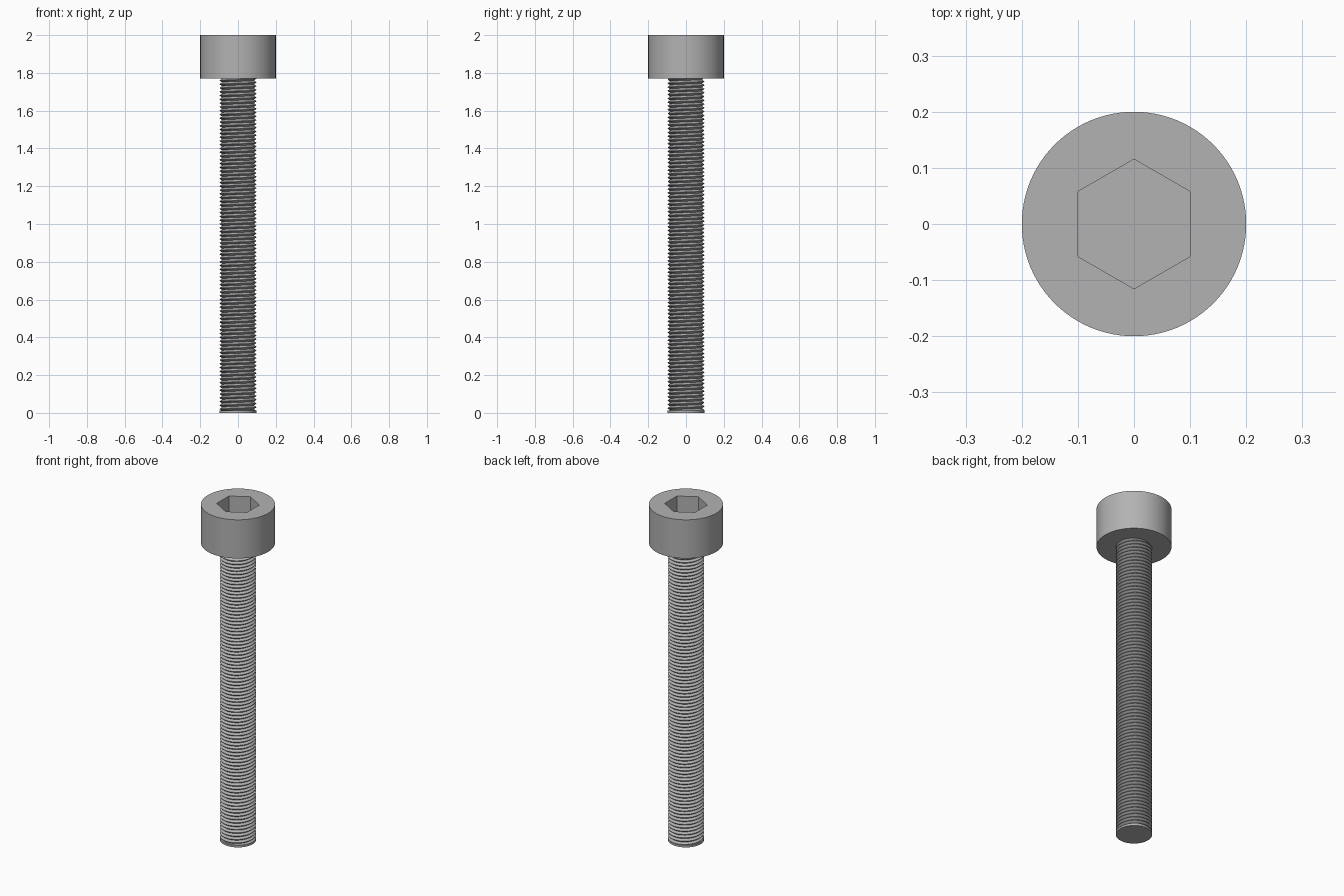
import bpy, bmesh, math
from mathutils import Vector

if "Cube" in bpy.data.objects:
    bpy.data.objects.remove(bpy.data.objects["Cube"])

SIDES = 96
HEAD_R, HEAD_BASE, TOP = 0.2, 1.77, 2.0
FLAT, SOCKET_FLOOR = 0.1, 1.87
PITCH, CREST, ROOT = 0.02, 0.097, 0.085

steel = bpy.data.materials.new("grey steel")
steel.use_nodes = True
steel.diffuse_color = (0.45, 0.45, 0.45, 1)
steel.node_tree.nodes["Principled BSDF"].inputs["Base Color"].default_value = (0.45, 0.45, 0.45, 1)


def finish(name, bm):
    bmesh.ops.recalc_face_normals(bm, faces=bm.faces)
    mesh = bpy.data.meshes.new(name)
    bm.to_mesh(mesh)
    bm.free()
    mesh.materials.append(steel)
    obj = bpy.data.objects.new(name, mesh)
    bpy.context.collection.objects.link(obj)
    bpy.ops.object.select_all(action="DESELECT")
    obj.select_set(True)
    bpy.context.view_layer.objects.active = obj
    bpy.ops.object.shade_smooth_by_angle(angle=math.radians(30))
    return obj


def round_r(radius):
    return lambda a: radius


def hex_r(a):
    # Distance to a hexagon whose corners point along y
    return FLAT / math.cos((a + math.pi / 6) % (math.pi / 3) - math.pi / 6)


def stacked_rings(name, rings):
    # Closed skin through rings given as (radius function, height)
    bm = bmesh.new()
    loops = []
    for radius, z in rings:
        angles = [math.tau * i / SIDES for i in range(SIDES)]
        loops.append([bm.verts.new((radius(a) * math.cos(a), radius(a) * math.sin(a), z))
                      for a in angles])
    for low, high in zip(loops, loops[1:]):
        for i in range(SIDES):
            j = (i + 1) % SIDES
            bm.faces.new((low[i], low[j], high[j], high[i]))
    bm.faces.new(loops[0][::-1])
    bm.faces.new(loops[-1])
    return finish(name, bm)


# Cylindrical head with hexagonal socket
stacked_rings("socket_head", [
    (round_r(HEAD_R), HEAD_BASE), (round_r(HEAD_R), TOP),
    (hex_r, TOP), (hex_r, SOCKET_FLOOR)])

# Right-handed thread: one tooth swept along a helix, trimmed at both ends
bm = bmesh.new()
tooth = [(ROOT, 0), (CREST, 0.45), (CREST, 0.55), (ROOT, 1)]
verts = [bm.verts.new((r, 0, -2 * PITCH + t * PITCH)) for r, t in tooth]
edges = [bm.edges.new(pair) for pair in zip(verts, verts[1:])]
steps, turns = 48, math.ceil(HEAD_BASE / PITCH) + 4
bmesh.ops.spin(bm, geom=verts + edges, cent=(0, 0, 0), axis=(0, 0, 1),
               dvec=(0, 0, PITCH / steps), angle=math.tau * turns,
               steps=steps * turns)
bmesh.ops.remove_doubles(bm, verts=bm.verts, dist=0.0002)
for z, direction in ((0.005, -1), (HEAD_BASE + 0.01, 1)):
    bmesh.ops.bisect_plane(bm, geom=bm.verts[:] + bm.edges[:] + bm.faces[:],
                           plane_co=(0, 0, z), plane_no=Vector((0, 0, direction)),
                           clear_outer=True)
finish("threaded_shank", bm)

# Plain flat end of the shank
stacked_rings("shank_tip", [(round_r(CREST), 0), (round_r(CREST), 0.012)])
